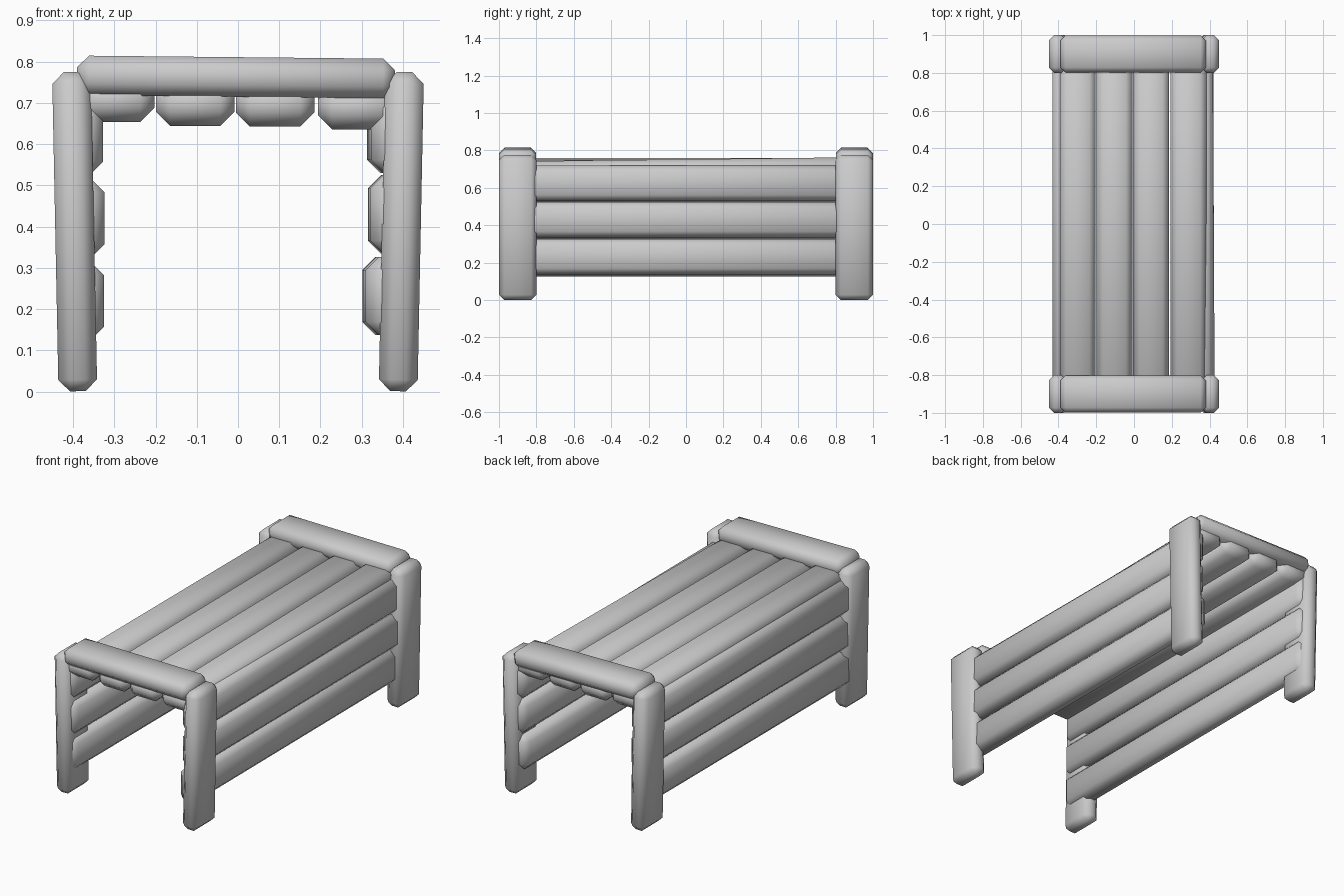
import bpy

cube = bpy.data.objects.get("Cube")
if cube:
    bpy.data.objects.remove(cube, do_unlink=True)

grey = bpy.data.materials.new("plain grey")
grey.use_nodes = True
COLOR = (0.6, 0.6, 0.6, 1)
grey.diffuse_color = COLOR
grey.node_tree.nodes["Principled BSDF"].inputs["Base Color"].default_value = COLOR


def plank(name, center, size, rot=(0, 0, 0), bevel=0.028):
    """Chamfered, smooth shaded timber, slightly skewed by rot."""
    bpy.ops.mesh.primitive_cube_add(size=1, location=center)
    ob = bpy.context.object
    ob.name = name
    ob.scale = size
    bpy.ops.object.transform_apply(location=False, rotation=False, scale=True)
    ob.rotation_euler = rot
    mod = ob.modifiers.new("chamfer", 'BEVEL')
    mod.width = bevel
    mod.segments = 1
    mod.limit_method = 'NONE'
    bpy.ops.object.shade_smooth()
    ob.data.materials.append(grey)
    return ob


# End frames: two leaning posts and a cross beam each
for end, y in (("front", -0.9), ("back", 0.9)):
    for side, s in (("left", 1), ("right", -1)):
        plank(f"{end}_{side}_post", (s * 0.396, y, 0.388), (0.094, 0.2, 0.774),
              (0, s * 0.02, 0))
    plank(f"{end}_beam", (-0.005, y, 0.763), (0.77, 0.198, 0.096), (0, 0.01, 0))

# Top boards: centre x, centre z, pitch
for i, (x, z, pitch) in enumerate([(-0.298, 0.706, 0), (-0.104, 0.7, 0.003),
                                   (0.09, 0.7, 0.005), (0.289, 0.7, 0.012)]):
    plank(f"top_board_{i + 1}", (x, 0, z), (0.19, 1.95, 0.105), (pitch, 0, 0), 0.034)

# Side boards: centre x, centre z, yaw
sides = {
    "left": [(0.358, 0.232, 0.004), (0.37, 0.43, 0.003), (0.37, 0.625, 0.005)],
    "right": [(-0.378, 0.22, 0), (-0.376, 0.42, 0), (-0.38, 0.62, 0)],
}
for side, boards in sides.items():
    for i, (x, z, yaw) in enumerate(boards):
        plank(f"{side}_board_{i + 1}", (x, 0, z), (0.105, 1.95, 0.19), (0, 0, yaw), 0.032)
